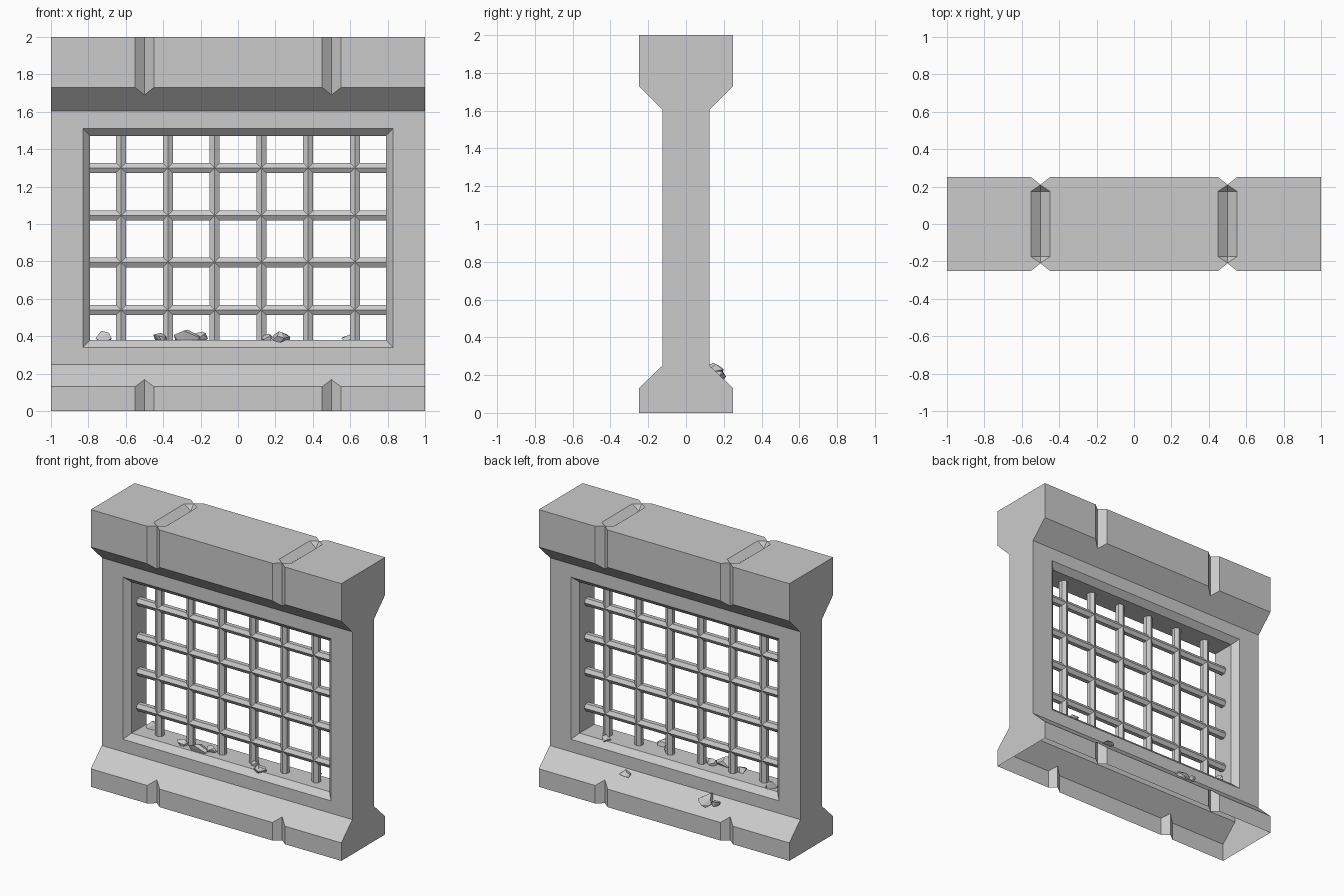
import bpy, bmesh, math, random
from mathutils import Vector, Matrix

if "Cube" in bpy.data.objects:
    bpy.data.objects.remove(bpy.data.objects["Cube"])


def make_object(name, bm):
    bmesh.ops.recalc_face_normals(bm, faces=bm.faces)
    me = bpy.data.meshes.new(name)
    bm.to_mesh(me)
    bm.free()
    ob = bpy.data.objects.new(name, me)
    bpy.context.collection.objects.link(ob)
    return ob


def loft(name, rings):
    """Closed solid through rings with equal point counts."""
    bm = bmesh.new()
    rows = [[bm.verts.new(p) for p in ring] for ring in rings]
    n = len(rows[0])
    for a, b in zip(rows, rows[1:]):
        for i in range(n):
            j = (i + 1) % n
            bm.faces.new((a[i], a[j], b[j], b[i]))
    bm.faces.new(rows[0][::-1])
    bm.faces.new(rows[-1])
    return make_object(name, bm)


def hull(name, points):
    bm = bmesh.new()
    for p in points:
        bm.verts.new(p)
    res = bmesh.ops.convex_hull(bm, input=bm.verts)
    loose = [v for v in bm.verts if not v.link_faces]
    bmesh.ops.delete(bm, geom=loose, context='VERTS')
    return make_object(name, bm)


def cut(target, cutter):
    cutter.hide_render = True
    mod = target.modifiers.new("cut", 'BOOLEAN')
    mod.operation = 'DIFFERENCE'
    mod.solver = 'EXACT'
    mod.object = cutter
    bpy.context.view_layer.objects.active = target
    bpy.ops.object.modifier_apply(modifier=mod.name)
    bpy.data.objects.remove(cutter)


# Wall: mirrored profile extruded along x
half = [(0.25, 0), (0.25, 0.13), (0.125, 0.25), (0.125, 1.605), (0.25, 1.73), (0.25, 2)]
profile = half + [(-y, z) for y, z in reversed(half)]
wall = loft("wall", [[(x, y, z) for y, z in profile] for x in (-1, 1)])

# Window opening with chamfered rims on both sides
rings = []
for y, g in ((-0.145, 0.06), (-0.085, 0), (0.085, 0), (0.145, 0.06)):
    x, z0, z1 = 0.79 + g, 0.38 - g, 1.47 + g
    rings.append([(-x, y, z0), (x, y, z0), (x, y, z1), (-x, y, z1)])
cut(wall, loft("opening_cutter", rings))

# V grooves: vertical on front and back, pointed on the top
for x in (-0.5, 0.5):
    for s in (-1, 1):
        tri = [(x, s * 0.21), (x - 0.1, s * 0.29), (x + 0.1, s * 0.29)]
        cut(wall, loft("groove_cutter", [[(a, b, z) for a, b in tri] for z in (-0.1, 2.1)]))
    pts = [(x, s * 0.175, 1.96) for s in (-1, 1)]
    for z in (2, 2.05):
        for s in (-1, 1):
            pts += [(x - 0.05, s * 0.175, z), (x + 0.05, s * 0.175, z), (x, s * 0.209, z)]
    cut(wall, hull("top_groove_cutter", pts))

# The underside of the wall is open
bm = bmesh.new()
bm.from_mesh(wall.data)
under = [f for f in bm.faces if abs(f.normal.z) > 0.9 and f.calc_center_median().z < 0.01]
bmesh.ops.delete(bm, geom=under, context='FACES_ONLY')
bm.to_mesh(wall.data)
bm.free()


# Grille: six-sided bars with an edge facing forwards
def bar(name, start, end, side, r=0.031):
    ring = []
    for i in range(6):
        a = math.radians(60 * i)
        ring.append(Vector((0, 1, 0)) * r * math.cos(a) + Vector(side) * r * math.sin(a))
    loft(name, [[Vector(p) + v for v in ring] for p in (start, end)])


for x in (-0.625, -0.375, -0.125, 0.125, 0.375, 0.625):
    bar("vertical_bar", (x, 0, 0.37), (x, 0, 1.48), (1, 0, 0))
for z in (0.54, 0.795, 1.045, 1.3):
    bar("horizontal_bar", (-0.8, 0, z), (0.8, 0, z), (0, 0, 1))

# Rubble: faceted stones on the sill and on the rear base slope
random.seed(4)


def stone(pos, size, tilt=0):
    pts = []
    for k in range(14):
        v = Vector([random.gauss(0, 1) for _ in range(3)]).normalized()
        pts.append(Vector((v.x * size[0], v.y * size[1], v.z * size[2])))
    rot = Matrix.Rotation(tilt, 3, 'X')
    hull("stone", [Vector(pos) + rot @ p for p in pts])


for x, y, z, w, h in ((-0.72, 0.06, 0.39, 0.05, 0.04), (-0.42, -0.04, 0.39, 0.04, 0.035),
                      (-0.275, -0.07, 0.385, 0.075, 0.05), (-0.20, -0.02, 0.39, 0.04, 0.035),
                      (0.15, -0.02, 0.39, 0.035, 0.03), (0.23, -0.08, 0.385, 0.05, 0.045),
                      (0.59, 0.07, 0.385, 0.04, 0.03)):
    stone((x, y, z), (w, w * 0.75, h))
for x, w in ((0.37, 0.045), (-0.28, 0.065), (-0.36, 0.04)):
    stone((x, 0.165, 0.22), (w, w * 0.9, 0.035), math.radians(-45))
